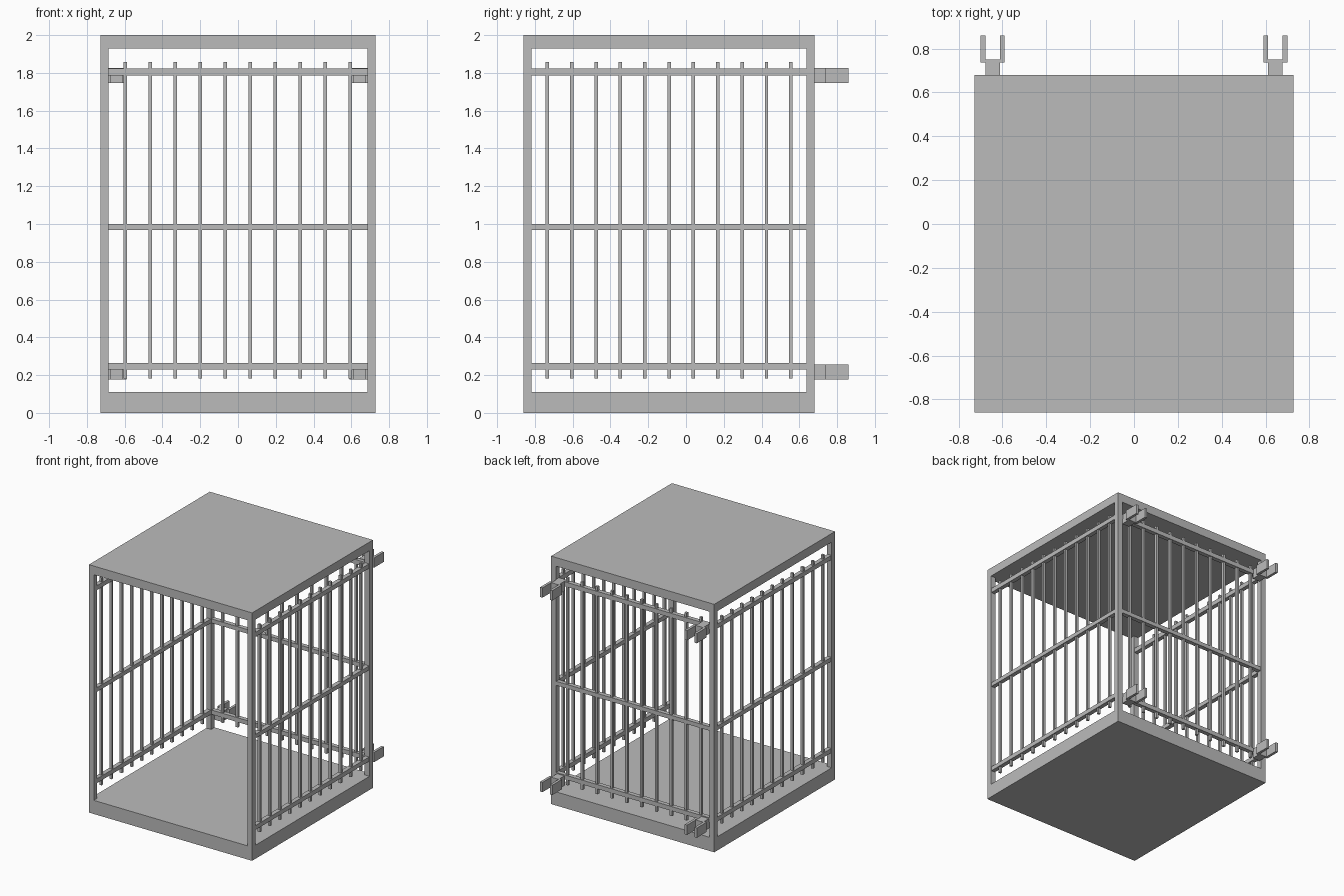
import bpy, bmesh
from mathutils import Matrix, Vector

if "Cube" in bpy.data.objects:
    bpy.data.objects.remove(bpy.data.objects["Cube"])

steel = bpy.data.materials.new("grey_steel")
steel.diffuse_color = (0.5, 0.5, 0.5, 1)
steel.use_nodes = True
steel.node_tree.nodes["Principled BSDF"].inputs["Base Color"].default_value = steel.diffuse_color

X, Y0, Y1 = 0.728, -0.86, 0.68      # cage footprint
P = 0.043                           # post thickness
Z0, Z1 = 0.11, 1.93                 # floor top, roof underside


def boxes(name, ranges):
    """One object made of boxes given as (x0, x1, y0, y1, z0, z1)."""
    bm = bmesh.new()
    for x0, x1, y0, y1, z0, z1 in ranges:
        centre = Vector(((x0 + x1) / 2, (y0 + y1) / 2, (z0 + z1) / 2))
        size = Matrix.Diagonal((x1 - x0, y1 - y0, z1 - z0, 1))
        bmesh.ops.create_cube(bm, size=1, matrix=Matrix.Translation(centre) @ size)
    me = bpy.data.meshes.new(name)
    bm.to_mesh(me)
    bm.free()
    me.materials.append(steel)
    ob = bpy.data.objects.new(name, me)
    bpy.context.collection.objects.link(ob)
    return ob


# Floor and roof slabs
boxes("floor", [(-X, X, Y0, Y1, 0, Z0)])
boxes("roof", [(-X, X, Y0, Y1, Z1, 2.0)])

# Four corner posts
boxes("corner_posts", [(x, x + P, y, y + P, Z0, Z1)
                       for x in (-X, X - P) for y in (Y0, Y1 - P)])

# Horizontal rails and vertical bars; the front stays open
RAILS = [(0.23, 0.265), (0.967, 1.0), (1.787, 1.823)]
BAR_Z = (0.183, 1.857)
R, B = 0.0175, 0.01                 # half thickness of rail and bar
yc = Y1 - P / 2
boxes("back_rails", [(-X + P, X - P, yc - R, yc + R, a, b) for a, b in RAILS])
boxes("back_bars", [(x - B, x + B, yc - B, yc + B, *BAR_Z)
                    for x in (-0.597 + i * 0.1324 for i in range(10))])

for side, s in (("left", -1), ("right", 1)):
    xc = s * (X - P / 2)
    boxes(side + "_rails", [(xc - R, xc + R, Y0 + P, Y1 - P, a, b) for a, b in RAILS])
    boxes(side + "_bars", [(xc - B, xc + B, y - 0.009, y + 0.009, *BAR_Z)
                           for y in (-0.734 + i * 0.1289 for i in range(11))])

    # Forked hinge brackets at the back: a block with two plates
    c = s * 0.645
    for level, z in (("lower", 0.178), ("upper", 1.747)):
        boxes(f"{side}_{level}_bracket", [
            (c - 0.033, c + 0.033, Y1 - 0.01, 0.75, z, z + 0.079),
            (c - 0.054, c - 0.033, 0.736, 0.86, z, z + 0.079),
            (c + 0.033, c + 0.054, 0.736, 0.86, z, z + 0.079)])
